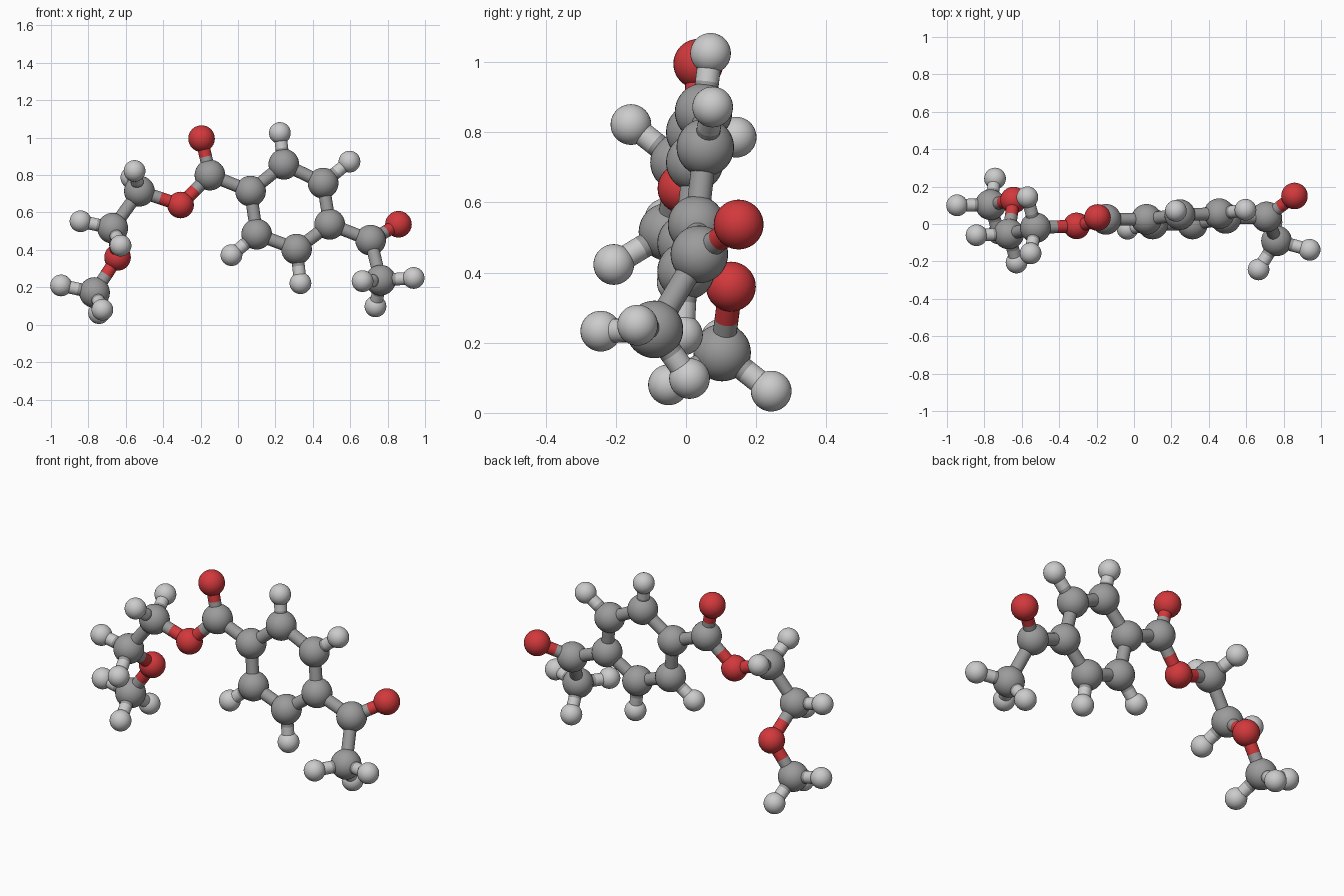
import bpy
from mathutils import Vector

if "Cube" in bpy.data.objects:
    bpy.data.objects.remove(bpy.data.objects["Cube"])


def material(name, rgb):
    m = bpy.data.materials.new(name)
    m.diffuse_color = (*rgb, 1)
    m.use_nodes = True
    m.node_tree.nodes["Principled BSDF"].inputs["Base Color"].default_value = m.diffuse_color
    return m


# element: (plain name, ball radius, material)
KINDS = {
    "C": ("carbon", 0.082, material("dark_grey", (0.33, 0.33, 0.33))),
    "O": ("oxygen", 0.071, material("red", (0.65, 0.04, 0.045))),
    "H": ("hydrogen", 0.058, material("light_grey", (0.72, 0.72, 0.72))),
}
STICK = 0.034

# ball centres of the carbon and oxygen skeleton
HEAVY = {
    "O_top": (-0.195, 0.035, 0.995), "C_ester": (-0.15, 0.025, 0.80),
    "O_ester": (-0.307, -0.01, 0.64), "C_chain1": (-0.527, -0.02, 0.714),
    "C_chain2": (-0.67, -0.053, 0.516), "O_ether": (-0.644, 0.128, 0.36),
    "C_end": (-0.767, 0.103, 0.172),
    "C_ring1": (0.067, 0.025, 0.714), "C_ring2": (0.245, 0.05, 0.858),
    "C_ring3": (0.455, 0.055, 0.757), "C_ring4": (0.49, 0.03, 0.537),
    "C_ring5": (0.313, 0.0, 0.404), "C_ring6": (0.10, 0.0, 0.484),
    "C_ketone": (0.709, 0.038, 0.452), "O_ketone": (0.858, 0.15, 0.537),
    "C_methyl": (0.762, -0.09, 0.238),
}
# hydrogens listed under the carbon they hang from
HYDROGENS = {
    "C_chain1": [(-0.553, -0.157, 0.822), (-0.57, 0.143, 0.786)],
    "C_chain2": [(-0.842, -0.06, 0.553), (-0.628, -0.206, 0.423)],
    "C_end": [(-0.946, 0.10, 0.21), (-0.725, -0.05, 0.08), (-0.743, 0.243, 0.062)],
    "C_ring2": [(0.224, 0.07, 1.025)], "C_ring3": [(0.596, 0.076, 0.872)],
    "C_ring5": [(0.334, -0.01, 0.222)], "C_ring6": [(-0.035, -0.025, 0.372)],
    "C_methyl": [(0.939, -0.138, 0.25), (0.735, 0.01, 0.098), (0.666, -0.243, 0.233)],
}
CHAINS = [
    ["O_top", "C_ester", "O_ester", "C_chain1", "C_chain2", "O_ether", "C_end"],
    ["C_ester", "C_ring1"],
    ["C_ring%d" % i for i in (1, 2, 3, 4, 5, 6, 1)],
    ["C_ring4", "C_ketone", "O_ketone"], ["C_ketone", "C_methyl"],
]


def finish(name, mat):
    ob = bpy.context.object
    ob.name = name
    ob.data.materials.append(mat)
    bpy.ops.object.shade_smooth()


def ball(kind, pos):
    name, r, mat = KINDS[kind]
    bpy.ops.mesh.primitive_uv_sphere_add(segments=32, ring_count=20, radius=r, location=pos)
    finish(name + "_ball", mat)


def half_stick(kind, a, b):
    name, _, mat = KINDS[kind]
    d = b - a
    bpy.ops.mesh.primitive_cylinder_add(
        vertices=24, radius=STICK, depth=d.length, end_fill_type='NOTHING',
        location=(a + b) / 2, rotation=d.to_track_quat('Z', 'Y').to_euler())
    finish(name + "_stick", mat)


def bond(kind_a, a, kind_b, b):
    # each half takes the colour of its own ball
    a, b = Vector(a), Vector(b)
    mid = (a + b) / 2
    half_stick(kind_a, a, mid)
    half_stick(kind_b, mid, b)


# skeleton balls and sticks
for key, pos in HEAVY.items():
    ball(key[0], pos)
for chain in CHAINS:
    for p, q in zip(chain, chain[1:]):
        bond(p[0], HEAVY[p], q[0], HEAVY[q])

# hydrogens
for key, spots in HYDROGENS.items():
    for pos in spots:
        ball("H", pos)
        bond("C", HEAVY[key], "H", pos)
